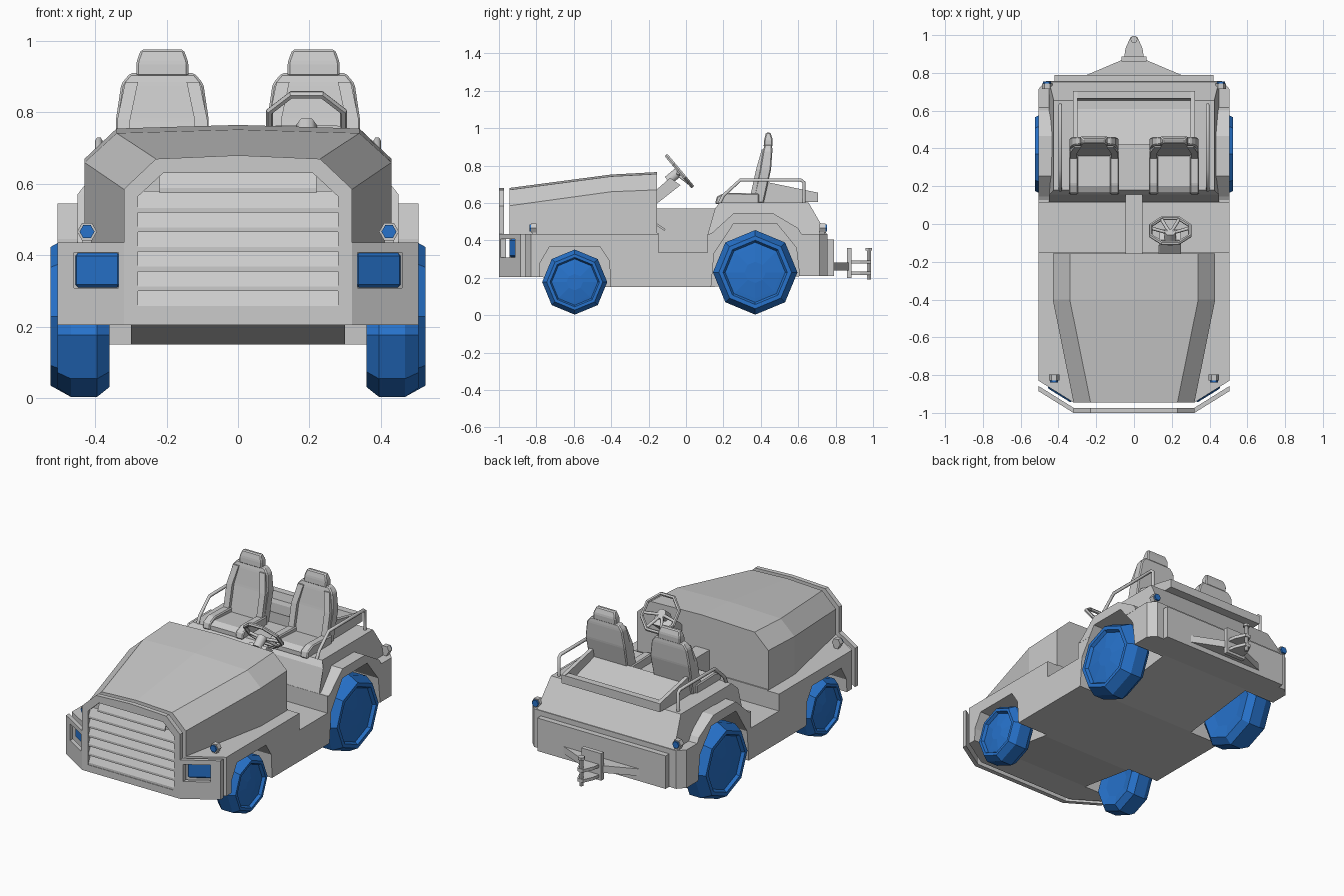
import bpy, bmesh, math
from mathutils import Vector

if "Cube" in bpy.data.objects:
    bpy.data.objects.remove(bpy.data.objects["Cube"])

blue = bpy.data.materials.new("blue")
blue.diffuse_color = (0.02, 0.17, 0.6, 1)
blue.use_nodes = True
blue.node_tree.nodes["Principled BSDF"].inputs["Base Color"].default_value = blue.diffuse_color


def loft(name, rings, mat=None, bevel=0):
    """Skin equal-length rings of points and cap both ends."""
    bm = bmesh.new()
    vs = [[bm.verts.new(p) for p in r] for r in rings]
    n = len(rings[0])
    for a, b in zip(vs, vs[1:]):
        for i in range(n):
            bm.faces.new((a[i], a[(i + 1) % n], b[(i + 1) % n], b[i]))
    bm.faces.new(vs[0])
    bm.faces.new(vs[-1])
    bmesh.ops.recalc_face_normals(bm, faces=bm.faces)
    if bevel:
        bmesh.ops.bevel(bm, geom=bm.edges[:], offset=bevel, segments=1, affect='EDGES')
    me = bpy.data.meshes.new(name)
    bm.to_mesh(me)
    bm.free()
    ob = bpy.data.objects.new(name, me)
    bpy.context.collection.objects.link(ob)
    if mat:
        me.materials.append(mat)
    return ob


def prism(name, pts, axis, a, b, **kw):
    """Extrude a 2D outline along x (y,z), y (x,z) or z (x,y)."""
    put = {'x': lambda p, t: (t, p[0], p[1]), 'y': lambda p, t: (p[0], t, p[1]),
           'z': lambda p, t: (p[0], p[1], t)}[axis]
    return loft(name, [[put(p, t) for p in pts] for t in (a, b)], **kw)


def box(name, x0, x1, y0, y1, z0, z1, **kw):
    return prism(name, [(x0, y0), (x1, y0), (x1, y1), (x0, y1)], 'z', z0, z1, **kw)


def boolean(ob, cutter, op='DIFFERENCE'):
    m = ob.modifiers.new("cut", 'BOOLEAN')
    m.operation, m.object, m.solver = op, cutter, 'EXACT'
    bpy.context.view_layer.objects.active = ob
    bpy.ops.object.modifier_apply(modifier=m.name)
    bpy.data.objects.remove(cutter)


def mirrored(half):
    return half + [(-x, y) for x, y in reversed(half)]


def ngon(r, n, c=(0, 0)):
    return [(c[0] + r * math.cos(2 * math.pi * k / n), c[1] + r * math.sin(2 * math.pi * k / n)) for k in range(n)]


# lower body: side profile intersected with plan outline
body = prism("lower_body", [(-1, .205), (-.78, .205), (-.42, .15), (.14, .15), (.62, .21), (.8, .21),
                            (.8, .435), (-1, .435)], 'x', -.6, .6)
plan = mirrored([(.32, -.945), (.505, -.83), (.505, .715), (.465, .757)])
boolean(body, prism("plan", plan, 'z', 0, 1), 'INTERSECT')
boolean(body, box("footwell", -.7, .7, -.148, .115, .335, .7))

# rear deck and fender flares
top = [(.115, .43), (.155, .57), (.18, .602), (.655, .602), (.755, .43)]
deck = loft("rear_deck", [[(s * (.425 if z > .6 else .45), y, z) for y, z in top] for s in (-1, 1)])
flare = [(.12, .43), (.145, .445), (.255, .545), (.465, .545), (.6, .465), (.62, .43)]
front_well = [(-.785, .1), (-.78, .28), (-.73, .366), (-.46, .366), (-.41, .29), (-.40, .1)]
rear_well = [(.13, .1), (.15, .33), (.255, .49), (.485, .49), (.59, .36), (.62, .1)]
for s in (-1, 1):
    boolean(body, prism("well", front_well, 'x', s * .3, s * .7))
    boolean(body, prism("well", rear_well, 'x', s * .3, s * .7))
    boolean(deck, prism("well", rear_well, 'x', s * .3, s * .7))
    fl = prism("rear_fender", flare, 'x', s * .41, s * .506)
    boolean(fl, prism("well", rear_well, 'x', s * .3, s * .7))

# hood
hood = []
for y, hx, zc, tx, zt in [(-.945, .32, .585, .23, .67), (-.4, .43, .66, .34, .742), (-.155, .43, .67, .34, .755)]:
    half = [(hx, .43), (hx, zc), (tx, zt)]
    hood.append([(x, y, z) for x, z in half + [(0, zt + .01)] + [(-x, z) for x, z in reversed(half)]])
loft("hood", hood)
box("firewall", -.43, .43, -.2, -.148, .3, .44)
box("center_tunnel", -.045, .045, -.16, .17, .33, .57)

# front guard: grille plate, wings with lamp openings, slats
plate = prism("grille_frame", [(-.32, .205), (.32, .205), (.32, .585), (.23, .67), (0, .68), (-.23, .67), (-.32, .585)],
              'y', -1, -.973)
boolean(plate, prism("window", mirrored([(.28, .245), (.28, .565), (.21, .63)]), 'y', -1.1, -.9))
for i in range(7):
    z = .245 + i * .055
    w = .282 if z < .53 else .25 if z < .57 else .22
    prism("grille_slat", [(-.997, z), (-.997, z + .013), (-.975, z + .06), (-.975, z + .047)], 'x', -w, w)
for s in (-1, 1):
    wing = prism("front_guard_wing", [(s * .32, -1), (s * .505, -.885), (s * .505, -.858), (s * .32, -.973)],
                 'z', .205, .435)
    boolean(wing, box("window", *sorted((s * .335, s * .46)), -1.1, -.8, .308, .408))
    # headlight follows the slanted front corner
    prism("headlight", [(s * .327, -.95), (s * .463, -.866), (s * .44, -.83), (s * .327, -.88)],
          'z', .306, .41, mat=blue, bevel=.012)
    # front and rear marker lamps
    for x, y, d in ((.423, -.798, -1), (.46, .715, 1)):
        c = (s * x, .466)
        prism("marker_housing", ngon(.028, 6, c), 'y', y, y + d * .03)
        prism("marker_lamp", ngon(.021, 6, c), 'y', y + d * .02, y + d * .04, mat=blue)
        box("marker_foot", c[0] - .012, c[0] + .012, min(y, y + d * .025), max(y, y + d * .025), .425, .45)

# wheels: eight-sided lofts
for nm, r, y, out in (("front_wheel", .174, -.595, .505), ("rear_wheel", .226, .37, .505)):
    bulge = 0 if r < .2 else .02
    prof = [(.5, .37), (.84, .36), (1, .395), (1, .468), (.86, out + bulge), (.76, out + bulge), (.71, out - .017 + bulge),
            (.62, out - .014 + bulge), (.25, out + bulge - .004)]
    for s in (-1, 1):
        loft(nm, [[(s * x, p, q) for p, q in ngon(r * k, 8, (y, r + .003))] for k, x in prof], mat=blue)

# seats
def slab(name, x, secs, bevel):
    """Stack of rectangles: half width, y front, y back, z."""
    loft(name, [[(x - w, a, z), (x + w, a, z), (x + w, b, z), (x - w, b, z)] for w, a, b, z in secs], bevel=bevel)

for s in (-1, 1):
    x = s * .212
    slab("seat_back", x, [(.125, .355, .415, .6), (.13, .395, .455, .78), (.115, .412, .462, .88), (.09, .42, .46, .91)], .006)
    slab("headrest", x, [(.073, .415, .462, .9), (.073, .418, .464, .94), (.06, .428, .452, .976)], .006)
    prism("seat_cushion", [(.165, .595), (.165, .62), (.2, .638), (.38, .625), (.38, .595)], 'x', x - .09, x + .09)
    for t in (-1, 1):
        b = x + t * .108
        prism("cushion_bolster", [(.155, .595), (.165, .635), (.21, .655), (.39, .65), (.39, .595)],
              'x', b - .024, b + .024, bevel=.006)
        loft("back_bolster", [[(b - t * o - .018, y, z), (b - t * o + .018, y, z), (b - t * o + .018, y + .045, z),
             (b - t * o - .018, y + .045, z)] for o, y, z in ((0, .34, .62), (0, .375, .78), (.022, .405, .885))])

# rear tray behind the seats
prism("rear_tray", [(.42, .6), (.42, .665), (.61, .612), (.655, .612), (.665, .655), (.705, .655), (.705, .605)],
      'x', -.31, .31)
for s in (-1, 1):
    prism("tray_side", [(.4, .6), (.4, .71), (.44, .71), (.705, .655), (.705, .605)], 'x', s * .3, s * .322)

# grab rails
def tube(name, pts, r):
    cu = bpy.data.curves.new(name, 'CURVE')
    cu.dimensions, cu.bevel_depth, cu.bevel_resolution, cu.use_fill_caps = '3D', r, 1, True
    sp = cu.splines.new('POLY')
    sp.points.add(len(pts) - 1)
    for p, q in zip(sp.points, pts):
        p.co = (*q, 1)
    ob = bpy.data.objects.new(name, cu)
    bpy.context.collection.objects.link(ob)
    bpy.ops.object.select_all(action='DESELECT')
    ob.select_set(True)
    bpy.context.view_layer.objects.active = ob
    bpy.ops.object.convert(target='MESH')

for s in (-1, 1):
    x = s * .39
    tube("grab_rail", [(x, .18, .6), (x, .2, .64), (x, .29, .722), (x, .615, .722), (x, .63, .71), (x, .63, .6)], .01)

# steering console, column, wheel and spokes
prism("steering_console", [(-.17, .585), (-.17, .66), (-.085, .735), (-.03, .695)], 'x', .135, .25)
centre, normal = Vector((.192, -.035, .77)), Vector((0, .77, .64))
down = Vector((0, .64, -.77))
bpy.ops.mesh.primitive_torus_add(major_segments=8, minor_segments=6, major_radius=.112, minor_radius=.011,
                                 location=centre, rotation=(-math.acos(.64), 0, 0))
rim = bpy.context.object
rim.name = "steering_wheel"
rim.rotation_euler = (rim.rotation_euler.to_quaternion() @ Vector((0, 0, 1)).rotation_difference(
    Vector((0, 0, 1)))).to_euler()
for v in rim.data.vertices:
    a = math.pi / 8
    v.co.x, v.co.y = v.co.x * math.cos(a) - v.co.y * math.sin(a), v.co.x * math.sin(a) + v.co.y * math.cos(a)
hub = centre - normal * .02
tube("steering_column", [hub - normal * .06, hub + normal * .01], .03)
for dx, dd in ((-.1, .02), (.1, .02), (-.045, .09), (.045, .09)):
    tube("steering_spoke", [hub, centre + Vector((dx, 0, 0)) + down * dd], .009)

# pedals
for x in (.15, .23):
    prism("pedal", [(-.16, .48), (-.155, .49), (-.11, .46), (-.115, .45)], 'x', x - .02, x + .02)

# rear bumper plate and tow hitch
box("rear_bumper", -.42, .42, .75, .79, .21, .405)
prism("hitch_bracket", mirrored([(.26, .785), (.06, .87)]), 'z', .24, .282)
box("hitch_plate", -.065, .065, .86, .886, .2, .36)
for z in (.215, .275):
    prism("hitch_jaw", mirrored([(.052, .88), (.045, .93), (.018, .99)]), 'z', z, z + .018)
prism("hitch_pin", ngon(.012, 6, (0, .978)), 'z', .19, .35)
prism("hitch_pin_head", ngon(.02, 6, (0, .978)), 'z', .345, .36)
